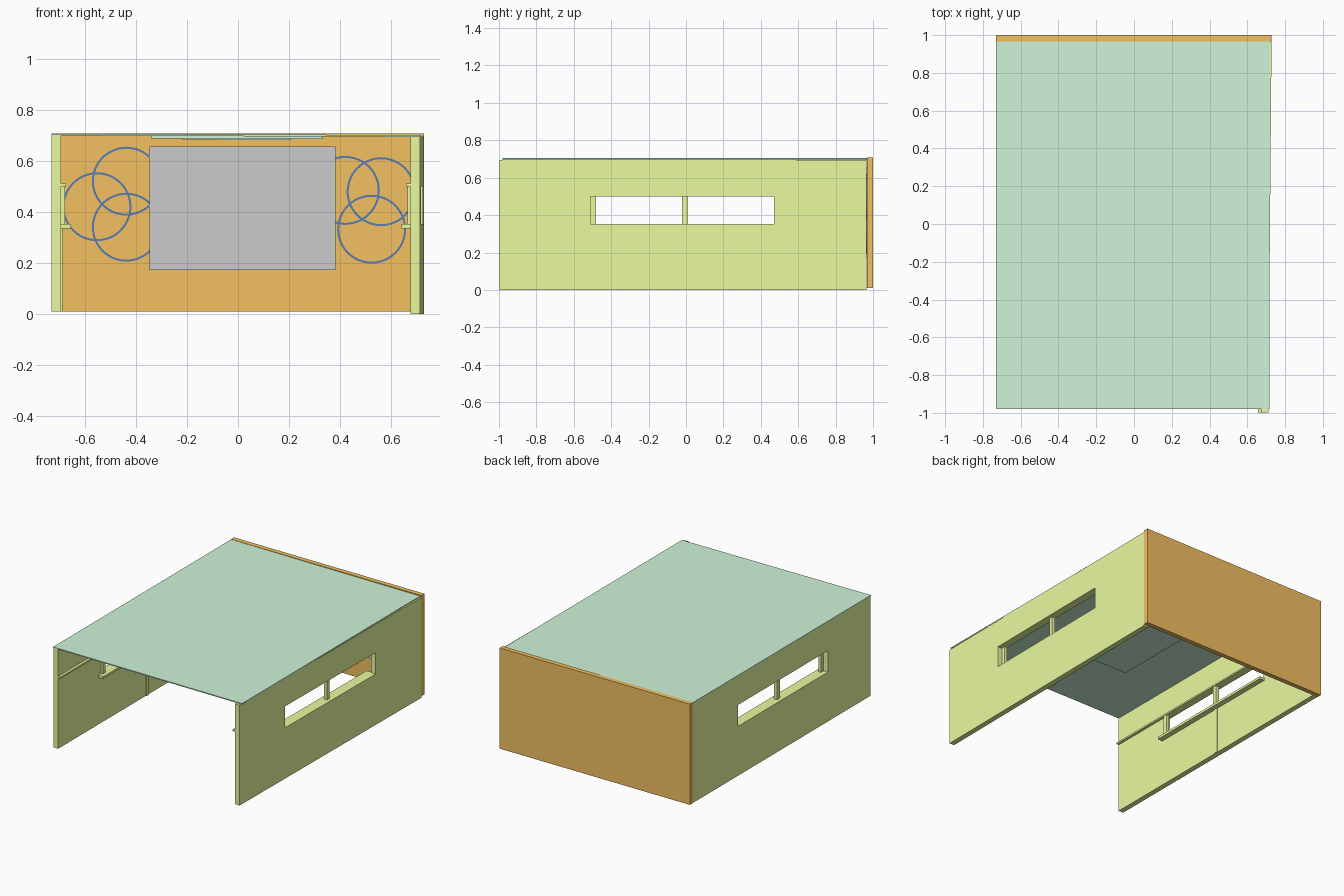
import bpy, bmesh, math
from mathutils import Matrix

if "Cube" in bpy.data.objects:
    bpy.data.objects.remove(bpy.data.objects["Cube"])


def material(name, rgb):
    m = bpy.data.materials.new(name)
    m.diffuse_color = (*rgb, 1)
    m.use_nodes = True
    m.node_tree.nodes["Principled BSDF"].inputs["Base Color"].default_value = m.diffuse_color
    return m


GREEN = material("lime_wall_paint", (0.82, 0.96, 0.35))
ORANGE = material("orange_wall_paint", (0.90, 0.53, 0.12))
MINT = material("mint_ceiling_paint", (0.62, 0.90, 0.69))
NAVY = material("navy_ring_paint", (0.10, 0.20, 0.46))


def finish(name, bm, mat, matrix=None):
    bmesh.ops.recalc_face_normals(bm, faces=bm.faces)
    me = bpy.data.meshes.new(name)
    bm.to_mesh(me)
    bm.free()
    if matrix:
        me.transform(matrix)
        if matrix.determinant() < 0:
            me.flip_normals()
    if mat:
        me.materials.append(mat)
    ob = bpy.data.objects.new(name, me)
    bpy.context.collection.objects.link(ob)
    return ob


def box(name, x, y, z, mat=None, matrix=None):
    bm = bmesh.new()
    size = Matrix.Diagonal((x[1] - x[0], y[1] - y[0], z[1] - z[0], 1))
    centre = Matrix.Translation((sum(x) / 2, sum(y) / 2, sum(z) / 2))
    bmesh.ops.create_cube(bm, size=1, matrix=centre @ size)
    return finish(name, bm, mat, matrix)


def frame(name, outer, inner, depth, place, mat, matrix=None):
    """Closed slab with a hole: two matching loops, given two depths."""
    bm = bmesh.new()
    loops = [[bm.verts.new(place(u, v, d)) for u, v in pts]
             for d in depth for pts in (outer, inner)]
    o0, i0, o1, i1 = loops
    n = len(outer)
    for k in range(n):
        j = (k + 1) % n
        for a, b in ((o0, i0), (i0, i1), (i1, o1), (o1, o0)):
            bm.faces.new((a[k], a[j], b[j], b[k]))
    return finish(name, bm, mat, matrix)


def rect(u0, u1, v0, v1):
    return [(u0, v0), (u1, v0), (u1, v1), (u0, v1)]


def circle(cx, cz, r, n=48):
    return [(cx + r * math.cos(math.tau * k / n),
             cz + r * math.sin(math.tau * k / n)) for k in range(n)]


# side walls: local x = 0 is the inner face, positive x points into the room
def side_wall(side, m, bottom, top, y0):
    frame(side + "_wall", rect(y0, 0.966, bottom, top), rect(-0.51, 0.472, 0.352, 0.5),
          (-0.037, 0), lambda y, z, x: (x, y, z), GREEN, m)
    box(side + "_wall_rail", (0, 0.018), (y0, 0.966), (0.5, 0.511), GREEN, m)
    box(side + "_window_sill", (-0.002, 0.038), (-0.54, 0.48), (0.335, 0.352), GREEN, m)
    box(side + "_window_mullion", (-0.012, 0.012), (-0.02, 0.01), (0.35, 0.503), GREEN, m)
    box(side + "_window_jamb", (-0.004, 0.015), (-0.512, -0.48), (0.35, 0.503), GREEN, m)
    box(side + "_wall_batten", (-0.001, 0.005), (-0.02, 0.01), (bottom, 0.336), GREEN, m)


side_wall("left", Matrix.Translation((-0.692, 0, 0)), 0.01, 0.698, -0.978)
# the right wall is mirrored and stands very slightly askew
side_wall("right", Matrix.Translation((0.683, 0, 0)) @ Matrix.Rotation(-0.0085, 4, 'Z')
          @ Matrix.Scale(-1, 4, (1, 0, 0)), 0.0, 0.694, -0.998)

# back wall with its screen
box("back_wall", (-0.73, 0.727), (0.967, 1.0), (0.01, 0.707), ORANGE)
box("screen", (-0.347, 0.382), (0.957, 0.968), (0.173, 0.655))

# overlapping decorative rings on both sides of the screen
for k, (cx, cz) in enumerate([(-0.437, 0.52), (-0.552, 0.42), (-0.437, 0.34),
                              (0.42, 0.484), (0.56, 0.479), (0.523, 0.332)]):
    frame(f"wall_ring_{k + 1}", circle(cx, cz, 0.135), circle(cx, cz, 0.127),
          (0.962 + 0.0005 * k, 0.968), lambda x, z, y: (x, y, z), NAVY)

# ceiling, tipped slightly down to the right, with stepped panels beneath
tilt = Matrix.Translation((0, 0, 0.7)) @ Matrix.Rotation(0.0035, 4, 'Y')
box("ceiling", (-0.73, 0.717), (-0.98, 0.967), (-0.004, 0.003), MINT, tilt)
flat = lambda x, y, z: (x, y, z)
frame("ceiling_outer_step", rect(-0.34, 0.33, -0.49, 0.49), rect(-0.22, 0.21, -0.33, 0.33),
      (-0.014, -0.003), flat, MINT, tilt)
box("ceiling_centre_panel", (-0.22, 0.21), (-0.33, 0.33), (-0.018, -0.003), MINT, tilt)
